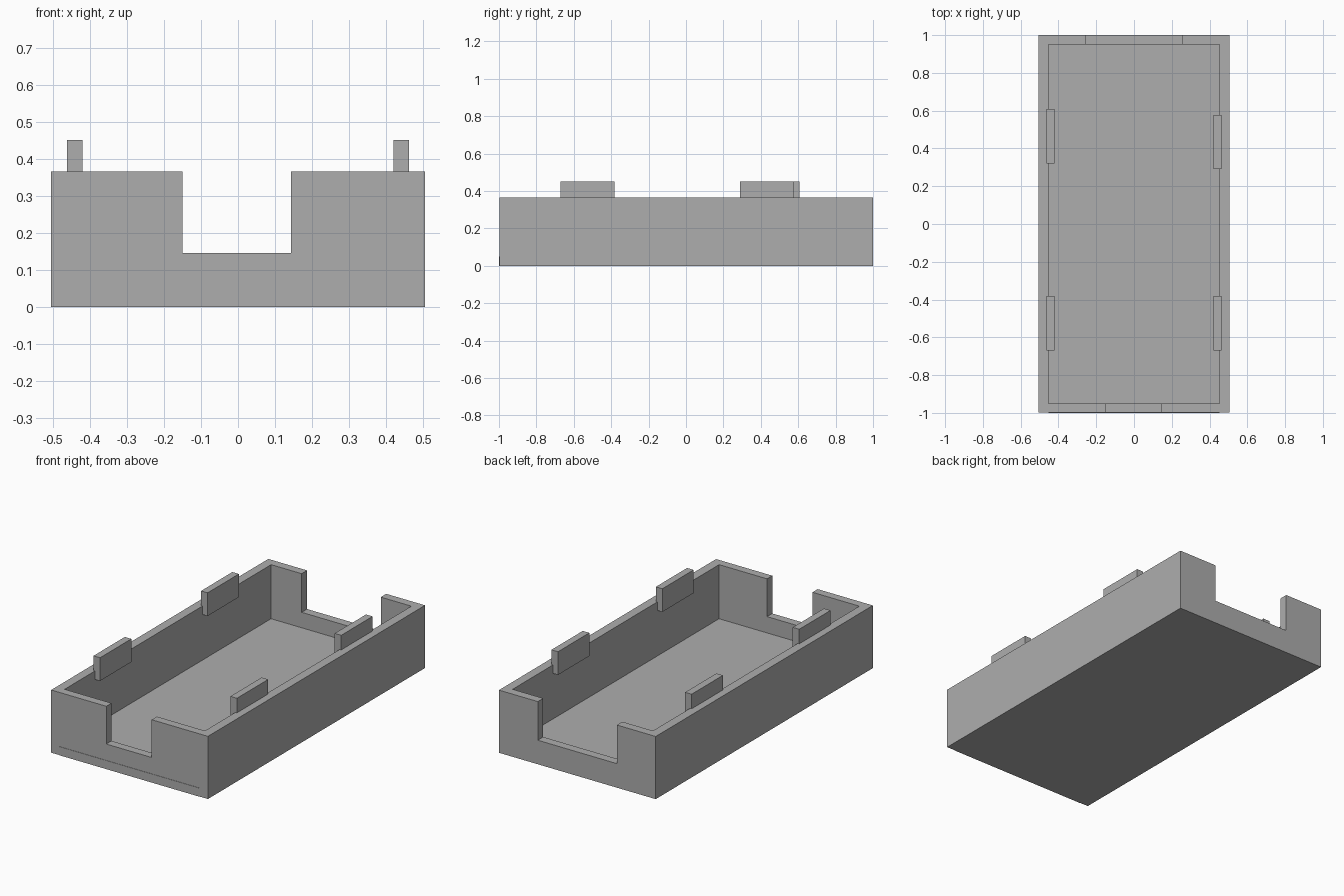
import bpy
import bmesh

# Remove the default cube
cube = bpy.data.objects.get("Cube")
if cube:
    bpy.data.objects.remove(cube, do_unlink=True)

HALF_W, HALF_L, WALL = 0.505, 1.0, 0.05
RIM, FLOOR, TAB_TOP, TAB_BOTTOM = 0.365, 0.05, 0.45, 0.315
INNER_W, INNER_L = 0.452, HALF_L - WALL

# Single plain grey
grey = bpy.data.materials.new("plain grey")
grey.use_nodes = True
colour = (0.42, 0.42, 0.42, 1)
grey.diffuse_color = colour
grey.node_tree.nodes["Principled BSDF"].inputs["Base Color"].default_value = colour


def extruded(name, outline, y0, y1):
    """Extrude an outline in the x-z plane from y0 to y1."""
    bm = bmesh.new()
    face = bm.faces.new([bm.verts.new((x, y0, z)) for x, z in outline])
    grown = bmesh.ops.extrude_face_region(bm, geom=[face])
    moved = [v for v in grown["geom"] if isinstance(v, bmesh.types.BMVert)]
    bmesh.ops.translate(bm, verts=moved, vec=(0, y1 - y0, 0))
    bmesh.ops.recalc_face_normals(bm, faces=bm.faces)
    mesh = bpy.data.meshes.new(name)
    bm.to_mesh(mesh)
    bm.free()
    mesh.materials.append(grey)
    obj = bpy.data.objects.new(name, mesh)
    bpy.context.scene.collection.objects.link(obj)
    return obj


def box(name, x0, x1, y0, y1, z0, z1):
    return extruded(name, [(x0, z0), (x1, z0), (x1, z1), (x0, z1)], y0, y1)


def notched_wall(name, y0, y1, left, right, sill):
    """End wall with a rectangular opening cut down from the rim."""
    outline = [(-HALF_W, 0), (HALF_W, 0), (HALF_W, RIM), (right, RIM),
               (right, sill), (left, sill), (left, RIM), (-HALF_W, RIM)]
    return extruded(name, outline, y0, y1)


# Floor, its front edge standing just proud of the front wall
box("floor", -INNER_W, INNER_W, -HALF_L, INNER_L, 0, FLOOR)

# End walls with cable openings
notched_wall("front_wall", -HALF_L + 0.002, -INNER_L, -0.15, 0.143, 0.145)
notched_wall("back_wall", INNER_L, HALF_L, -0.255, 0.255, 0.14)

# Side walls and the clip tabs along them
for side, sign, back_tab in (("right", -1, 0.32), ("left", 1, 0.29)):
    x0, x1 = sorted((sign * INNER_W, sign * HALF_W))
    box(side + "_wall", x0, x1, -INNER_L, INNER_L, 0, RIM)
    t0, t1 = sorted((sign * 0.42, sign * 0.462))
    for end, y in (("front", -0.67), ("back", back_tab)):
        box(f"{side}_{end}_tab", t0, t1, y, y + 0.288, TAB_BOTTOM, TAB_TOP)
